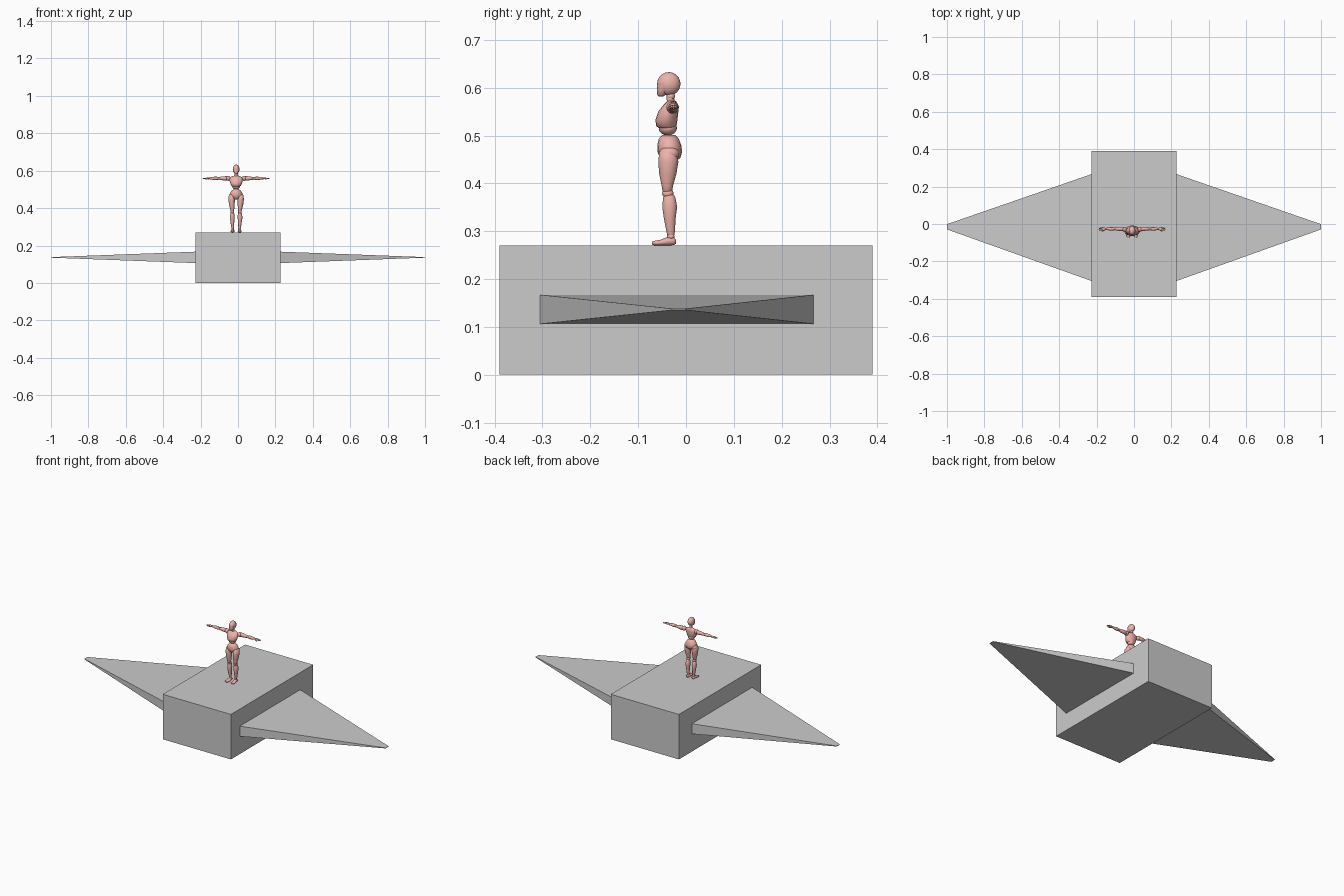
import bpy, bmesh
from math import cos, sin, pi

skin = bpy.data.materials.new("salmon")
skin.diffuse_color = (0.85, 0.45, 0.40, 1)
CX, CY = -0.01, -0.035          # where the figure stands


def add_mesh(name, bm):
    bmesh.ops.recalc_face_normals(bm, faces=bm.faces)
    me = bpy.data.meshes.new(name)
    bm.to_mesh(me)
    bm.free()
    ob = bpy.data.objects.new(name, me)
    bpy.context.collection.objects.link(ob)
    return ob


def frustum(name, rects):
    """Four-sided loft through rectangles given as (x, y0, y1, z0, z1)."""
    bm = bmesh.new()
    rings = [[bm.verts.new((x, y, z)) for y, z in ((y0, z0), (y1, z0), (y1, z1), (y0, z1))]
             for x, y0, y1, z0, z1 in rects]
    a, b = rings
    for i in range(4):
        j = (i + 1) % 4
        bm.faces.new((a[i], a[j], b[j], b[i]))
    bm.faces.new(a)
    bm.faces.new(b)
    return add_mesh(name, bm)


def loft(name, stations, axis='Z', n=16):
    """Smooth closed tube; station = (x, y, z, r1, r2), radii across the axis."""
    bm = bmesh.new()
    rings = []
    for x, y, z, r1, r2 in stations:
        ring = []
        for k in range(n):
            c, s = r1 * cos(2 * pi * k / n), r2 * sin(2 * pi * k / n)
            off = {'Z': (c, s, 0), 'X': (0, c, s), 'Y': (c, 0, s)}[axis]
            ring.append(bm.verts.new((CX + x + off[0], CY + y + off[1], z + off[2])))
        rings.append(ring)
    for a, b in zip(rings, rings[1:]):
        for k in range(n):
            j = (k + 1) % n
            bm.faces.new((a[k], a[j], b[j], b[k]))
    bm.faces.new(rings[0])
    bm.faces.new(rings[-1])
    return finish(add_mesh(name, bm))


def ball(name, x, y, z, rx, ry, rz):
    bm = bmesh.new()
    bmesh.ops.create_uvsphere(bm, u_segments=20, v_segments=12, radius=1)
    for v in bm.verts:
        v.co = (CX + x + v.co.x * rx, CY + y + v.co.y * ry, z + v.co.z * rz)
    return finish(add_mesh(name, bm))


def finish(ob):
    ob.data.materials.append(skin)
    bpy.context.view_layer.objects.active = ob
    ob.select_set(True)
    bpy.ops.object.shade_smooth_by_angle(angle=pi / 3)
    ob.select_set(False)
    return ob


# body block and tapered wings
frustum("body_block", [(-0.226, -0.39, 0.39, 0, 0.27), (0.226, -0.39, 0.39, 0, 0.27)])
for side, s in (("left", -1), ("right", 1)):
    frustum(side + "_wing", [(s * 0.226, -0.305, 0.267, 0.106, 0.167),
                             (s * 1.0, -0.029, -0.001, 0.135, 0.138)])

# head, jaw and neck
ball("head", 0, -0.001, 0.608, 0.018, 0.0245, 0.0245)
loft("jaw", [(0, -0.017, 0.582, 0.005, 0.005), (0, -0.016, 0.585, 0.009, 0.009),
             (0, -0.013, 0.596, 0.014, 0.013), (0, -0.008, 0.610, 0.017, 0.016)])
ball("neck_ball", 0, 0.003, 0.582, 0.009, 0.009, 0.008)
loft("neck", [(0, 0.004, 0.560, 0.012, 0.010), (0, 0.003, 0.572, 0.008, 0.008),
              (0, 0.002, 0.580, 0.008, 0.008)])

# torso
loft("chest", [(0, -0.003, 0.514, 0.018, 0.015), (0, -0.006, 0.519, 0.025, 0.021),
               (0, -0.006, 0.532, 0.031, 0.023), (0, -0.002, 0.550, 0.036, 0.021),
               (0, 0.003, 0.564, 0.033, 0.015), (0, 0.005, 0.571, 0.020, 0.010),
               (0, 0.005, 0.574, 0.008, 0.005)])
ball("waist_ball", 0, -0.003, 0.516, 0.021, 0.019, 0.016)
loft("pelvis", [(0, 0.002, 0.446, 0.010, 0.012), (0, 0.002, 0.453, 0.024, 0.021),
                (0, 0.001, 0.466, 0.036, 0.026), (0, 0.000, 0.480, 0.033, 0.025),
                (0, -0.001, 0.493, 0.025, 0.021), (0, -0.001, 0.501, 0.014, 0.014)])

for side, s in (("left", -1), ("right", 1)):
    # leg
    ball(side + "_hip", s * 0.022, 0.0, 0.462, 0.018, 0.021, 0.016)
    loft(side + "_thigh", [(s * 0.024, -0.002, 0.472, 0.008, 0.010), (s * 0.024, -0.002, 0.464, 0.016, 0.019),
                           (s * 0.024, -0.002, 0.445, 0.0175, 0.021), (s * 0.023, -0.003, 0.420, 0.015, 0.018),
                           (s * 0.021, -0.004, 0.395, 0.011, 0.012), (s * 0.020, -0.004, 0.383, 0.009, 0.010),
                           (s * 0.020, -0.004, 0.378, 0.005, 0.006)])
    ball(side + "_knee", s * 0.020, -0.003, 0.379, 0.010, 0.012, 0.010)
    loft(side + "_shin", [(s * 0.020, -0.001, 0.378, 0.007, 0.009), (s * 0.020, 0.000, 0.370, 0.011, 0.013),
                          (s * 0.021, 0.001, 0.350, 0.013, 0.0155), (s * 0.020, 0.001, 0.325, 0.010, 0.012),
                          (s * 0.019, 0.003, 0.300, 0.0075, 0.009), (s * 0.018, 0.003, 0.290, 0.006, 0.007)])
    ball(side + "_ankle", s * 0.018, 0.003, 0.289, 0.007, 0.008, 0.007)
    loft(side + "_foot", [(s * 0.018, 0.014, 0.278, 0.004, 0.004), (s * 0.018, 0.010, 0.279, 0.008, 0.008),
                          (s * 0.018, -0.003, 0.279, 0.009, 0.009), (s * 0.019, -0.018, 0.276, 0.011, 0.006),
                          (s * 0.020, -0.030, 0.275, 0.010, 0.005), (s * 0.020, -0.036, 0.275, 0.005, 0.003)], 'Y')
    # arm, stretched sideways
    y, z = 0.009, 0.559
    ball(side + "_shoulder", s * 0.042, 0.007, z, 0.013, 0.013, 0.013)
    loft(side + "_upper_arm", [(s * 0.042, y, z, 0.006, 0.006), (s * 0.048, y, z, 0.011, 0.012),
                               (s * 0.065, y, z, 0.011, 0.011), (s * 0.088, y, z, 0.008, 0.008),
                               (s * 0.095, y, z, 0.005, 0.005)], 'X')
    ball(side + "_elbow", s * 0.096, y, z, 0.008, 0.008, 0.008)
    loft(side + "_forearm", [(s * 0.097, y, z, 0.006, 0.006), (s * 0.104, y, z, 0.009, 0.009),
                             (s * 0.116, y, z, 0.009, 0.009), (s * 0.136, y, z, 0.006, 0.006),
                             (s * 0.141, y, z, 0.004, 0.004)], 'X')
    ball(side + "_wrist", s * 0.141, y, z, 0.005, 0.005, 0.005)
    loft(side + "_palm", [(s * 0.141, y, z, 0.004, 0.003), (s * 0.147, y, z, 0.008, 0.005),
                          (s * 0.158, y, z, 0.009, 0.004), (s * 0.161, y, z, 0.007, 0.002)], 'X')
    for i, length in enumerate((0.016, 0.019, 0.018, 0.013)):
        fy = y - 0.0066 + i * 0.0044
        loft(f"{side}_finger_{i + 1}", [(s * 0.158, fy, z, 0.0018, 0.0018),
                                        (s * (0.158 + length), fy, z - 0.001, 0.0018, 0.0018),
                                        (s * (0.160 + length), fy, z - 0.001, 0.001, 0.001)], 'X', 8)
    loft(side + "_thumb", [(s * 0.146, y - 0.006, z, 0.0025, 0.0025), (s * 0.156, y - 0.012, z - 0.003, 0.0025, 0.0025),
                           (s * 0.163, y - 0.014, z - 0.004, 0.001, 0.001)], 'X', 8)
